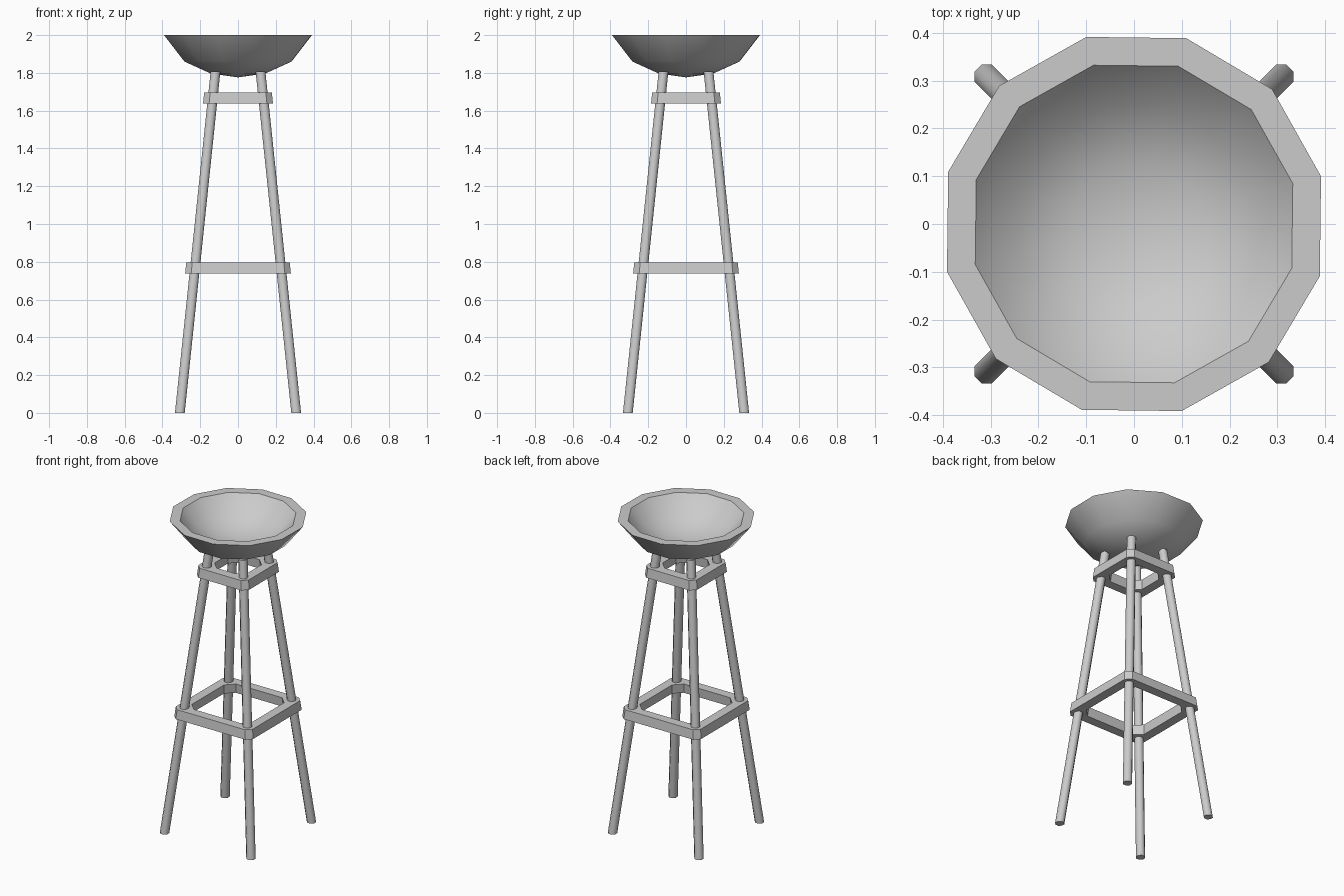
import bpy, bmesh, math
from mathutils import Vector

if "Cube" in bpy.data.objects:
    bpy.data.objects.remove(bpy.data.objects["Cube"])


def finish(name, bm, angle=None):
    bmesh.ops.recalc_face_normals(bm, faces=bm.faces)
    me = bpy.data.meshes.new(name)
    bm.to_mesh(me)
    bm.free()
    ob = bpy.data.objects.new(name, me)
    bpy.context.collection.objects.link(ob)
    if angle:
        bpy.ops.object.select_all(action='DESELECT')
        ob.select_set(True)
        bpy.context.view_layer.objects.active = ob
        bpy.ops.object.shade_smooth_by_angle(angle=math.radians(angle))
    return ob


def bridge(bm, a, b):
    n = len(a)
    for i in range(n):
        j = (i + 1) % n
        bm.faces.new((a[i], a[j], b[j], b[i]))


# Bowl: twelve-sided lathe, outside wall, flat rim, inside wall
def bowl():
    outer = [(0.15, 1.797), (0.293, 1.86), (0.404, 2.0)]
    inner = [(0.343, 2.0), (0.255, 1.9), (0.13, 1.847)]
    bm = bmesh.new()
    rings = []
    for r, z in outer + inner:
        ring = []
        for i in range(12):
            a = math.radians(14.3 + 30 * i)
            ring.append(bm.verts.new((r * math.cos(a), r * math.sin(a), z)))
        rings.append(ring)
    for a, b in zip(rings, rings[1:]):
        bridge(bm, a, b)
    for ring, z in ((rings[0], 1.776), (rings[-1], 1.83)):
        tip = bm.verts.new((0, 0, z))
        for i in range(12):
            bm.faces.new((ring[i], ring[(i + 1) % 12], tip))
    finish("bowl", bm, 45)


# Leg: eight-sided splayed post with level ends
def leg(name, sx, sy):
    bm = bmesh.new()
    rings = []
    for c, z in ((0.308, 0.0), (0.119, 1.808)):
        ring = []
        for i in range(8):
            a = math.radians(22.5 + 45 * i)
            ring.append(bm.verts.new((sx * c + 0.028 * math.cos(a),
                                      sy * c + 0.028 * math.sin(a), z)))
        rings.append(ring)
        bm.faces.new(ring)
    bridge(bm, *rings)
    finish(name, bm, 50)


# Brace: square frame with clipped corners, tapering with the legs
def brace(name, z0, z1, half, width):
    def ring(bm, h, c, z):
        pts = [(h, -h + c), (h, h - c), (h - c, h), (-h + c, h),
               (-h, h - c), (-h, -h + c), (-h + c, -h), (h - c, -h)]
        return [bm.verts.new((x, y, z)) for x, y in pts]

    t = 0.003
    bm = bmesh.new()
    loops = [ring(bm, half + t, 0.032, z0), ring(bm, half - t, 0.032, z1),
             ring(bm, half - width - t, 0.05, z1), ring(bm, half - width + t, 0.05, z0)]
    for i in range(4):
        bridge(bm, loops[i], loops[(i + 1) % 4])
    finish(name, bm)


bowl()
for side, sx in (("left", -1), ("right", 1)):
    for end, sy in (("front", -1), ("back", 1)):
        leg(f"{end}_{side}_leg", sx, sy)
brace("lower_brace", 0.737, 0.797, 0.277, 0.06)
brace("upper_brace", 1.637, 1.697, 0.182, 0.06)
